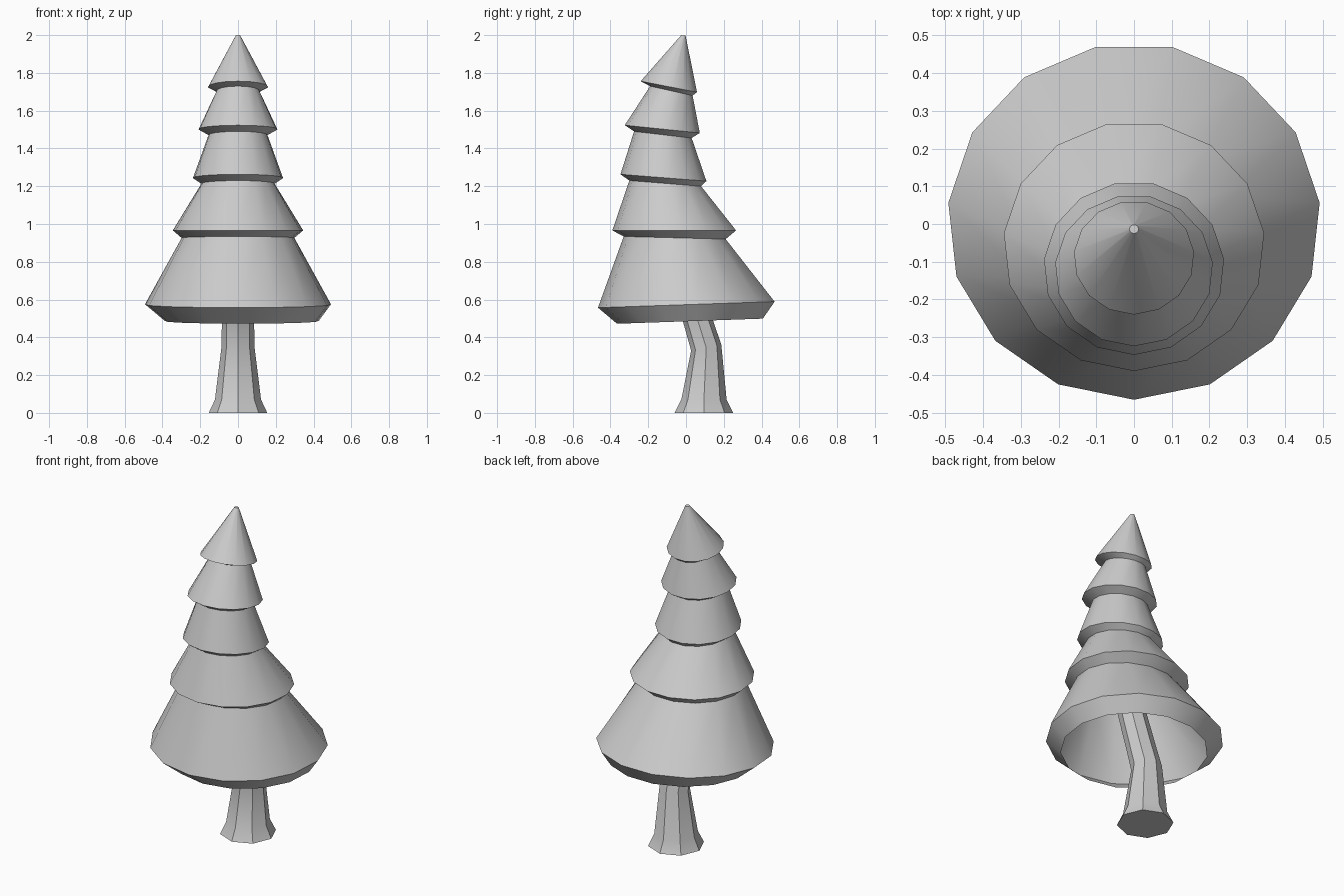
import bpy, bmesh
from math import sin, cos, pi

if "Cube" in bpy.data.objects:
    bpy.data.objects.remove(bpy.data.objects["Cube"])


def loft(name, rings, sides, cap_bottom, angle):
    """Skin tilted rings: (half width x, front y, back y, front z, back z, centre x)."""
    bm = bmesh.new()
    loops = []
    for rx, yf, yb, zf, zb, cx in rings:
        # odd-sided rings end in a flat edge at the back
        back = cos(pi / sides) if sides % 2 else 1.0
        ry = (yb - yf) / (1 + back)
        cy = yf + ry
        loop = []
        for i in range(sides):
            a = 2 * pi * i / sides
            y = cy - ry * cos(a)
            t = (y - yf) / (yb - yf)
            loop.append(bm.verts.new((cx + rx * sin(a), y, zf + (zb - zf) * t)))
        loops.append(loop)
    for lo, hi in zip(loops, loops[1:]):
        for i in range(sides):
            j = (i + 1) % sides
            bm.faces.new((lo[i], lo[j], hi[j], hi[i]))
    bm.faces.new(loops[-1])
    if cap_bottom:
        bm.faces.new(loops[0][::-1])
    me = bpy.data.meshes.new(name)
    bm.to_mesh(me)
    bm.free()
    ob = bpy.data.objects.new(name, me)
    bpy.context.collection.objects.link(ob)
    bpy.ops.object.select_all(action='DESELECT')
    ob.select_set(True)
    bpy.context.view_layer.objects.active = ob
    bpy.ops.object.shade_smooth_by_angle(angle=angle)
    return ob


# Foliage: hollow, leaning tiers, each an undercut lip then a cone
loft("foliage", [
    (0.41, -0.365, 0.407, 0.472, 0.499, 0.02),
    (0.495, -0.466, 0.469, 0.557, 0.589, 0),
    (0.30, -0.33, 0.21, 0.934, 0.92, 0),
    (0.347, -0.39, 0.265, 0.966, 0.966, 0),
    (0.195, -0.30, 0.08, 1.23, 1.20, 0),
    (0.24, -0.347, 0.108, 1.263, 1.227, 0),
    (0.157, -0.275, 0.03, 1.49, 1.455, 0),
    (0.21, -0.324, 0.073, 1.523, 1.482, 0),
    (0.115, -0.19, 0.035, 1.73, 1.68, 0),
    (0.16, -0.24, 0.058, 1.756, 1.698, 0),
    (0.012, -0.025, -0.002, 2.0, 1.997, 0),
], 15, False, 0.47)

# Trunk: flared octagonal foot, bending forward inside the foliage
loft("trunk", [
    (0.155, -0.06, 0.25, 0, 0, 0),
    (0.122, -0.025, 0.215, 0.07, 0.07, 0),
    (0.088, 0.027, 0.187, 0.33, 0.36, 0),
    (0.085, -0.015, 0.14, 0.48, 0.50, 0),
    (0.075, -0.14, 0.01, 0.89, 0.91, 0),
], 8, True, 0.47)
